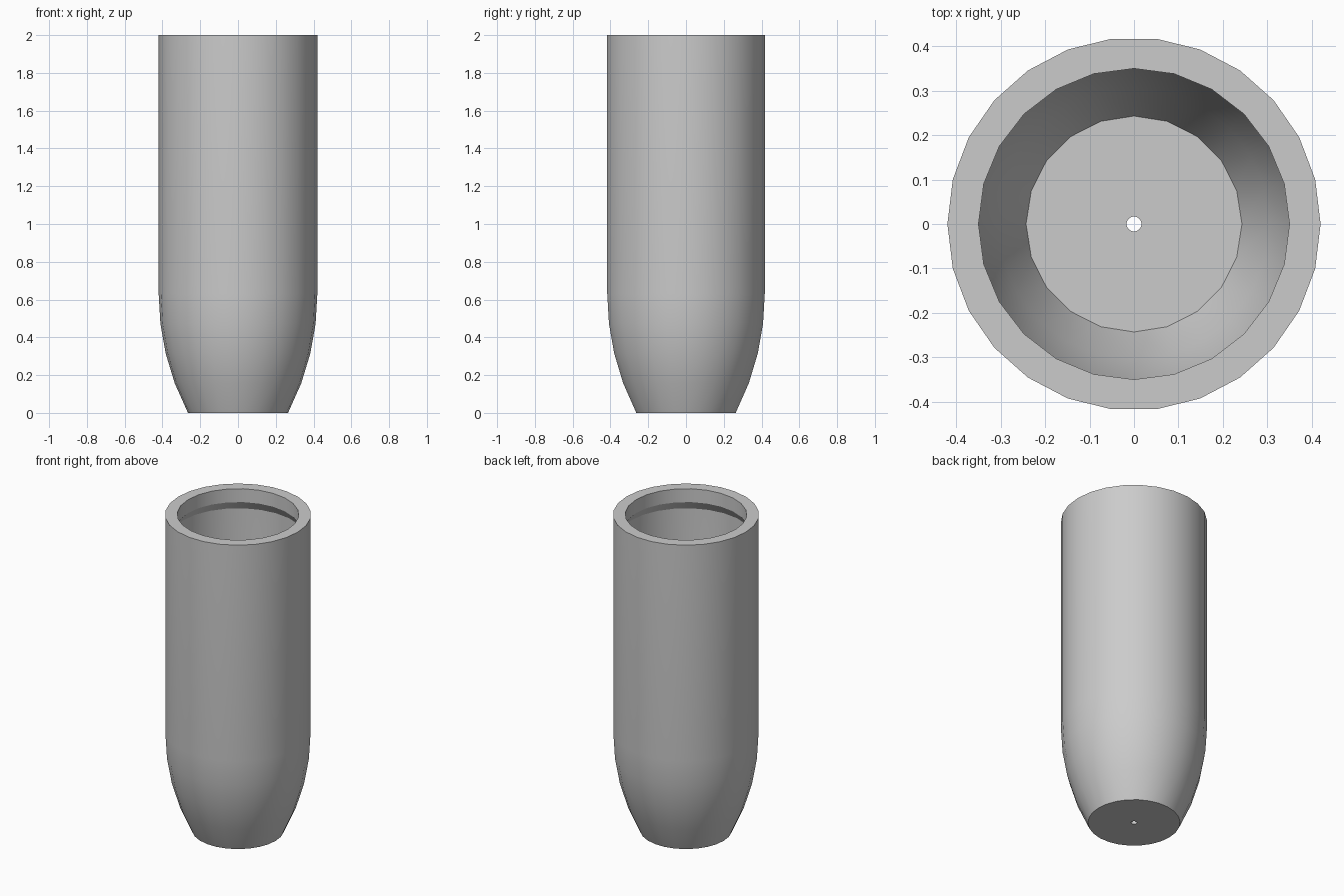
import bpy, bmesh, math

if "Cube" in bpy.data.objects:
    bpy.data.objects.remove(bpy.data.objects["Cube"])

R_OUT, WALL, HEIGHT = 0.42, 0.036, 2.0
ARC_R, ARC_Z = 1.358, 0.63          # large arc of the tapered base
ARC_C = R_OUT - ARC_R               # arc centre, radially


def arc_radius(z, inset=0.0):
    return ARC_C + math.sqrt((ARC_R - inset) ** 2 - (ARC_Z - z) ** 2)


def ring(bm, r, z, n):
    return [bm.verts.new((r * math.cos(math.tau * i / n), r * math.sin(math.tau * i / n), z))
            for i in range(n)]


def skin(bm, a, b):
    """Join two rings, which may have different side counts."""
    na, nb = len(a), len(b)
    if na == nb:
        for i in range(na):
            j = (i + 1) % na
            bm.faces.new((a[i], a[j], b[j], b[i]))
        return
    i = j = 0
    while i < na or j < nb:
        if j == nb or (i < na and (i + 1) / na <= (j + 1) / nb):
            bm.faces.new((a[i % na], a[(i + 1) % na], b[j % nb]))
            i += 1
        else:
            bm.faces.new((a[i % na], b[(j + 1) % nb], b[j % nb]))
            j += 1


# Closed section: (radius, height, sides)
section = [(0.017, 0, 16)]
# Outer tapered base and straight wall
section += [(arc_radius(ARC_Z * k / 4), ARC_Z * k / 4, 26) for k in range(5)]
section += [(R_OUT, HEIGHT, 26)]
# Inner lip with chamfered undercut
section += [(0.35, HEIGHT, 24), (0.35, 1.915, 24), (R_OUT - WALL, 1.86, 24)]
# Inner wall, tapered base and floor
section += [(arc_radius(z, WALL), z, 24) for z in (ARC_Z, 0.48, 0.33, 0.18)]
section += [(arc_radius(WALL, WALL), WALL, 20), (0.017, WALL, 16)]

bm = bmesh.new()
rings = [ring(bm, *s) for s in section]
for a, b in zip(rings, rings[1:] + rings[:1]):
    skin(bm, a, b)
bmesh.ops.recalc_face_normals(bm, faces=bm.faces)

mesh = bpy.data.meshes.new("hollow_casing")
bm.to_mesh(mesh)
bm.free()
casing = bpy.data.objects.new("hollow_casing", mesh)
bpy.context.collection.objects.link(casing)
bpy.context.view_layer.objects.active = casing
casing.select_set(True)
bpy.ops.object.shade_smooth_by_angle(angle=math.radians(30))
